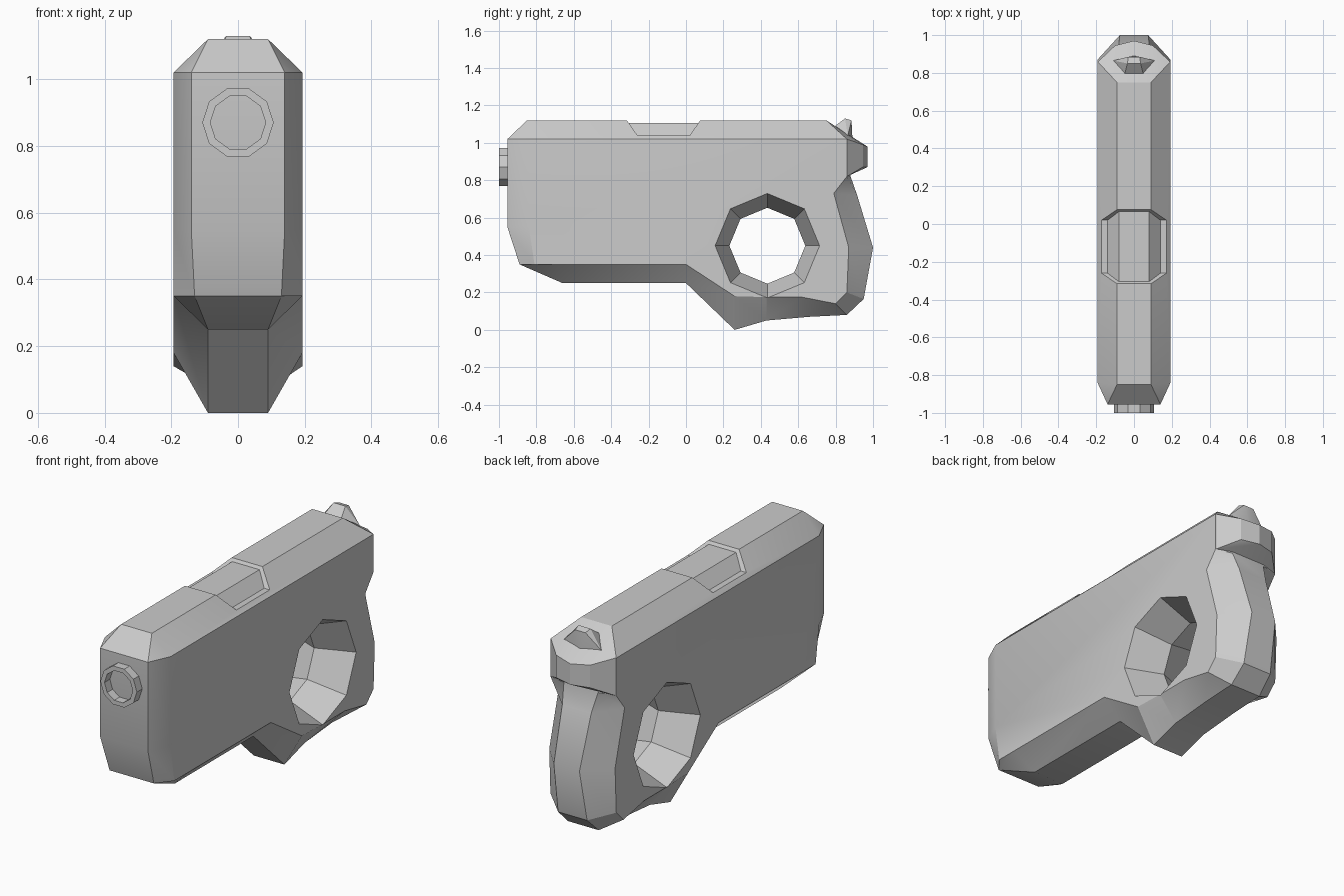
import bpy, bmesh, math

if "Cube" in bpy.data.objects:
    bpy.data.objects.remove(bpy.data.objects["Cube"])


def finish(name, bm):
    bmesh.ops.remove_doubles(bm, verts=bm.verts, dist=0.0005)
    bmesh.ops.recalc_face_normals(bm, faces=bm.faces)
    me = bpy.data.meshes.new(name)
    bm.to_mesh(me)
    bm.free()
    ob = bpy.data.objects.new(name, me)
    bpy.context.collection.objects.link(ob)
    return ob


def loft(name, rings, caps=True, closed=False):
    """Skin a series of equal-length point rings."""
    bm = bmesh.new()
    rs = [[bm.verts.new(p) for p in r] for r in rings]
    n = len(rs[0])
    pairs = list(zip(rs, rs[1:])) + ([(rs[-1], rs[0])] if closed else [])
    for a, b in pairs:
        for i in range(n):
            j = (i + 1) % n
            bm.faces.new((a[i], a[j], b[j], b[i]))
    if caps:
        bm.faces.new(rs[0])
        bm.faces.new(rs[-1])
    return finish(name, bm)


def hull(name, half):
    """Convex solid from points mirrored in x."""
    bm = bmesh.new()
    for x, y, z in half:
        for s in ((1, -1) if x else (1,)):
            bm.verts.new((s * x, y, z))
    r = bmesh.ops.convex_hull(bm, input=bm.verts)
    bmesh.ops.delete(bm, geom=list({v for v in r["geom_interior"] + r["geom_unused"]
                                    if isinstance(v, bmesh.types.BMVert)}), context='VERTS')
    bmesh.ops.dissolve_limit(bm, angle_limit=0.02, verts=bm.verts, edges=bm.edges)
    return finish(name, bm)


def cut(ob, cutter):
    cutter.hide_render = True
    m = ob.modifiers.new("cut", 'BOOLEAN')
    m.object, m.operation, m.solver = cutter, 'DIFFERENCE', 'EXACT'
    bpy.context.view_layer.objects.active = ob
    bpy.ops.object.modifier_apply(modifier=m.name)
    bpy.data.objects.remove(cutter)


# body and grip: centre-strip outline (y, z, half width) paired with flat-side outline (y, z)
W = 0.193
outline = [
    (-.85, 1.12, .09, -.84, 1.02), (-.955, 1.02, .14, -.84, 1.02),
    (-.955, .55, .14, -.84, .55), (-.89, .35, .13, -.81, .35),
    (-.66, .25, .09, -.70, .35), (0, .25, .09, 0, .35),
    (.26, 0, .09, .26, .18), (.43, .05, .09, .43, .175),
    (.66, .07, .09, .62, .175), (.86, .08, .09, .80, .14),
    (.95, .165, .085, .86, .20), (1.0, .44, .075, .87, .44),
    (.915, .72, .085, .79, .73), (.88, .82, .10, .86, .82),
    (.87, 1.02, .10, .86, 1.02), (.75, 1.12, .09, .86, 1.02),
]
body = loft("body_and_grip", [
    [(-W, y, z) for _, _, _, y, z in outline],
    [(-w, y, z) for y, z, w, _, _ in outline],
    [(w, y, z) for y, z, w, _, _ in outline],
    [(W, y, z) for _, _, _, y, z in outline],
])


# octagonal hourglass finger hole
def octagon(x, r):
    return [(x, .435 + r * math.cos(i * math.pi / 4), .45 + r * math.sin(i * math.pi / 4))
            for i in range(8)]


cut(body, loft("hole_cutter", [octagon(-.22, .29), octagon(0, .203), octagon(.22, .29)]))

# shallow recess across the roof
section = [(-.25, 1.04), (-.14, 1.04), (-.08, 1.105), (.08, 1.105),
           (.14, 1.04), (.25, 1.04), (.25, 1.2), (-.25, 1.2)]
cut(body, loft("recess_cutter", [
    [(x, -.26 - (z - 1.04) * .7, z) for x, z in section],
    [(x, .02 + (z - 1.04) * .7, z) for x, z in section],
]))


# muzzle ring
def decagon(y, r):
    return [(r * math.cos(i * math.pi / 5), y, .87 + r * math.sin(i * math.pi / 5))
            for i in range(10)]


muzzle = loft("muzzle_ring", [decagon(-.94, .107), decagon(-1, .107),
                              decagon(-1, .083), decagon(-.94, .083)], caps=False, closed=True)

# rounded rear end of the upper body
rear = hull("rear_cap", [(.09, .75, 1.12), (.19, .86, 1.02), (.19, .86, .82), (.15, .77, .85),
                         (.10, .945, .99), (.10, .945, .87), (0, .97, .98), (0, .97, .87)])

# rear sight
sight = hull("rear_sight", [(.05, .79, 1.085), (.11, .865, 1.04), (.035, .85, 1.13),
                            (.03, .885, 1.12), (0, .89, 1.02), (.05, .80, 1.03)])

for ob in (body, muzzle, rear, sight):
    bpy.ops.object.select_all(action='DESELECT')
    ob.select_set(True)
    bpy.context.view_layer.objects.active = ob
    bpy.ops.object.shade_smooth_by_angle(angle=math.radians(28))
